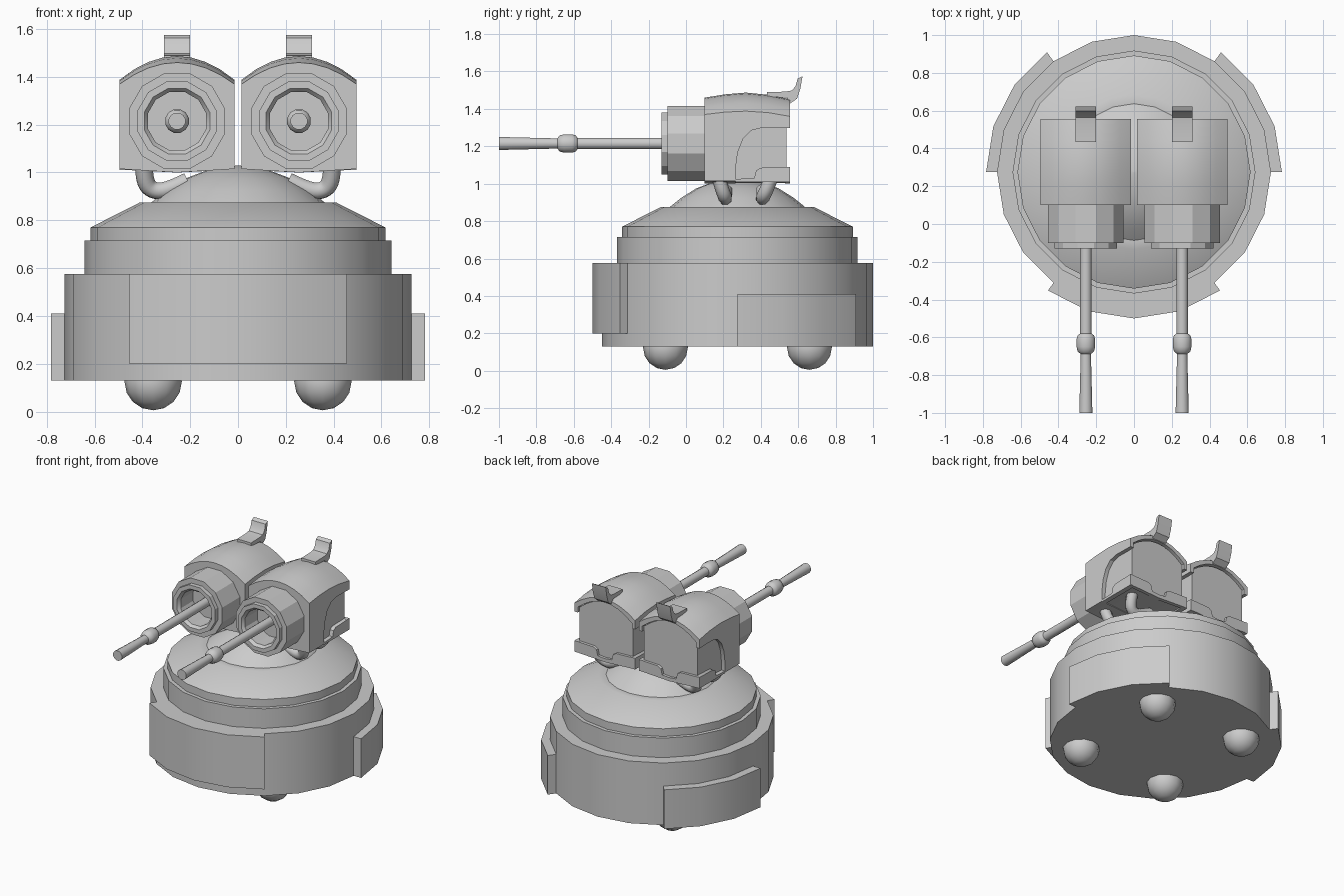
import bpy, bmesh, math

if "Cube" in bpy.data.objects:
    bpy.data.objects.remove(bpy.data.objects["Cube"])

CY = 0.275           # centre of the round base
GX, GZ = 0.255, 1.215  # gun axis


def finish(obj, mirror=(), angle=30.5):
    bpy.ops.object.select_all(action='DESELECT')
    obj.select_set(True)
    bpy.context.view_layer.objects.active = obj
    bpy.ops.object.shade_smooth_by_angle(angle=math.radians(angle))
    if mirror:
        m = obj.modifiers.new("Mirror", 'MIRROR')
        m.use_axis = ('x' in mirror, 'y' in mirror, False)
        m.use_clip = False
    return obj


def loft(name, loops, closed_ends=True):
    """Skin a series of equal-length point loops and cap the ends."""
    bm = bmesh.new()
    rings = [[bm.verts.new(p) for p in loop] for loop in loops]
    n = len(rings[0])
    for a, b in zip(rings, rings[1:]):
        for i in range(n):
            j = (i + 1) % n
            bm.faces.new((a[i], a[j], b[j], b[i]))
    if closed_ends:
        bm.faces.new(rings[0])
        bm.faces.new(rings[-1])
    bmesh.ops.remove_doubles(bm, verts=bm.verts, dist=1e-5)
    bmesh.ops.recalc_face_normals(bm, faces=bm.faces)
    me = bpy.data.meshes.new(name)
    bm.to_mesh(me)
    bm.free()
    obj = bpy.data.objects.new(name, me)
    bpy.context.collection.objects.link(obj)
    return obj


def lathe_z(name, profile, n):
    return loft(name, [[(max(r, 1e-4) * math.cos(2 * math.pi * i / n),
                         CY + max(r, 1e-4) * math.sin(2 * math.pi * i / n), z)
                        for i in range(n)] for r, z in profile])


def lathe_y(name, profile, n):
    ang = [2 * math.pi * (i + 0.5) / n for i in range(n)]
    return loft(name, [[(GX + max(r, 1e-4) * math.cos(a), y, GZ + max(r, 1e-4) * math.sin(a))
                        for a in ang] for r, y in profile])


def ring_panel(name, r0, r1, a0, a1, z0, z1):
    steps = [math.radians(a) for a in range(a0, a1 + 1, 18)]
    pts = [(r1 * math.cos(a), CY + r1 * math.sin(a)) for a in steps]
    pts += [(r0 * math.cos(a), CY + r0 * math.sin(a)) for a in reversed(steps)]
    return loft(name, [[(x, y, z) for x, y in pts] for z in (z0, z1)])


def x_prism(name, pts, x0, x1):
    return loft(name, [[(x, y, z) for y, z in pts] for x in (x0, x1)])


def section(w, y, zb, zs, zt):
    """Housing cross-section: shallow V bottom, straight sides, arched top."""
    pts = [(GX - w, y, zb + 0.015), (GX, y, zb), (GX + w, y, zb + 0.015)]
    for i in range(9):
        t = 1 - i / 4
        pts.append((GX + w * t, y, zs + (zt - zs) * (1 - t * t)))
    return pts


def cut(obj, cutter):
    m = obj.modifiers.new("Cut", 'BOOLEAN')
    m.operation, m.solver, m.object = 'DIFFERENCE', 'EXACT', cutter
    bpy.context.view_layer.objects.active = obj
    bpy.ops.object.modifier_apply(modifier=m.name)
    bpy.data.objects.remove(cutter)


# Stepped round base with dome
finish(lathe_z("base", [
    (0.725, 0.13), (0.725, 0.575), (0.643, 0.575), (0.643, 0.715), (0.617, 0.715),
    (0.617, 0.77), (0.41, 0.875), (0.362, 0.875), (0.30, 0.925), (0.22, 0.975),
    (0.12, 1.013), (0, 1.03)], 20))

# Raised armour panels
finish(ring_panel("front_panel", 0.725, 0.775, 234, 306, 0.20, 0.575))
finish(ring_panel("side_panel", 0.725, 0.783, 0, 54, 0.13, 0.41), 'x')

# Ball feet
for name, y in (("front_foot", -0.11), ("back_foot", 0.66)):
    bpy.ops.mesh.primitive_uv_sphere_add(segments=12, ring_count=8, radius=0.12)
    foot = bpy.context.object
    foot.name = name
    for v in foot.data.vertices:
        v.co.x += 0.355
        v.co.y += y
        v.co.z += 0.125
    finish(foot, 'x', 50)

# Gun housing shell with arched side openings and a recessed rear
shell = loft("gun_housing", [section(0.24, y, 1.0, s, t) for y, s, t in (
    (0.10, 1.37, 1.46), (0.21, 1.383, 1.478), (0.32, 1.388, 1.487),
    (0.44, 1.38, 1.475), (0.555, 1.36, 1.452))])
cut(shell, x_prism("arch_cutter", [
    (0.265, 0.9), (0.265, 1.08), (0.277, 1.17), (0.305, 1.24), (0.35, 1.285),
    (0.41, 1.30), (0.7, 1.295), (0.7, 0.9)], -0.1, 0.6))
cut(shell, loft("rear_cutter", [section(0.214, y, 1.1, 1.335, 1.427) for y in (0.515, 0.7)]))
finish(shell, 'x')

# Inner core filling the housing
finish(loft("gun_core", [section(0.212, y, 1.004, 1.33, 1.42) for y in (0.2, 0.537)]), 'x')

# Corner guards at the lower rear of each housing
for side, tag in ((1, "outer"), (-1, "inner")):
    xs = sorted((GX + side * 0.205, GX + side * 0.24))
    finish(x_prism(tag + "_side_guard", [
        (0.265, 1.01), (0.555, 1.01), (0.555, 1.09), (0.40, 1.085),
        (0.375, 1.07), (0.365, 1.03), (0.265, 1.025)], *xs), 'x')
    prof = [(0.24, 1.012), (0.24, 1.09), (0.09, 1.085), (0.065, 1.07),
            (0.055, 1.03), (0.0, 1.025), (0.0, 1.0)]
    finish(loft(tag + "_rear_guard", [[(GX + side * x, y, z) for x, z in prof]
                                      for y in (0.53, 0.556)]), 'x')

# Rear sight fin on top
finish(x_prism("sight_fin", [
    (0.433, 1.49), (0.53, 1.492), (0.565, 1.498), (0.585, 1.52), (0.597, 1.562),
    (0.623, 1.575), (0.612, 1.51), (0.594, 1.455), (0.556, 1.428), (0.54, 1.46),
    (0.433, 1.465)], GX - 0.055, GX + 0.055), 'x')

# Twelve-sided collar with deep socket
finish(lathe_y("barrel_collar", [
    (0.207, 0.11), (0.207, -0.10), (0.171, -0.10), (0.171, -0.13), (0.142, -0.13),
    (0.126, -0.11), (0.126, 0.03), (0, 0.03)], 12), 'x', 25)

# Barrel with bulge and flared muzzle
finish(lathe_y("barrel", [
    (0.031, 0.04), (0.031, -0.58), (0.045, -0.59), (0.051, -0.61), (0.051, -0.65),
    (0.045, -0.675), (0.028, -0.688), (0.036, -1.0)], 12), 'x', 40)

# Curved mounting tubes between housings and dome
for name, y0, y1 in (("front_strut", 0.175, 0.21), ("back_strut", 0.455, 0.41)):
    path = [(0.393, 1.03), (0.393, 0.97), (0.365, 0.925), (0.30, 0.92), (0.21, 0.965)]
    cu = bpy.data.curves.new(name, 'CURVE')
    cu.dimensions = '3D'
    cu.bevel_depth, cu.bevel_resolution, cu.use_fill_caps = 0.037, 2, True
    sp = cu.splines.new('NURBS')
    sp.points.add(len(path) - 1)
    for i, (x, z) in enumerate(path):
        sp.points[i].co = (x, y0 + (y1 - y0) * min(i / 2, 1), z, 1)
    sp.use_endpoint_u, sp.order_u, sp.resolution_u = True, 3, 4
    strut = bpy.data.objects.new(name, cu)
    bpy.context.collection.objects.link(strut)
    bpy.ops.object.select_all(action='DESELECT')
    strut.select_set(True)
    bpy.context.view_layer.objects.active = strut
    bpy.ops.object.convert(target='MESH')
    finish(bpy.context.object, 'x', 50)
